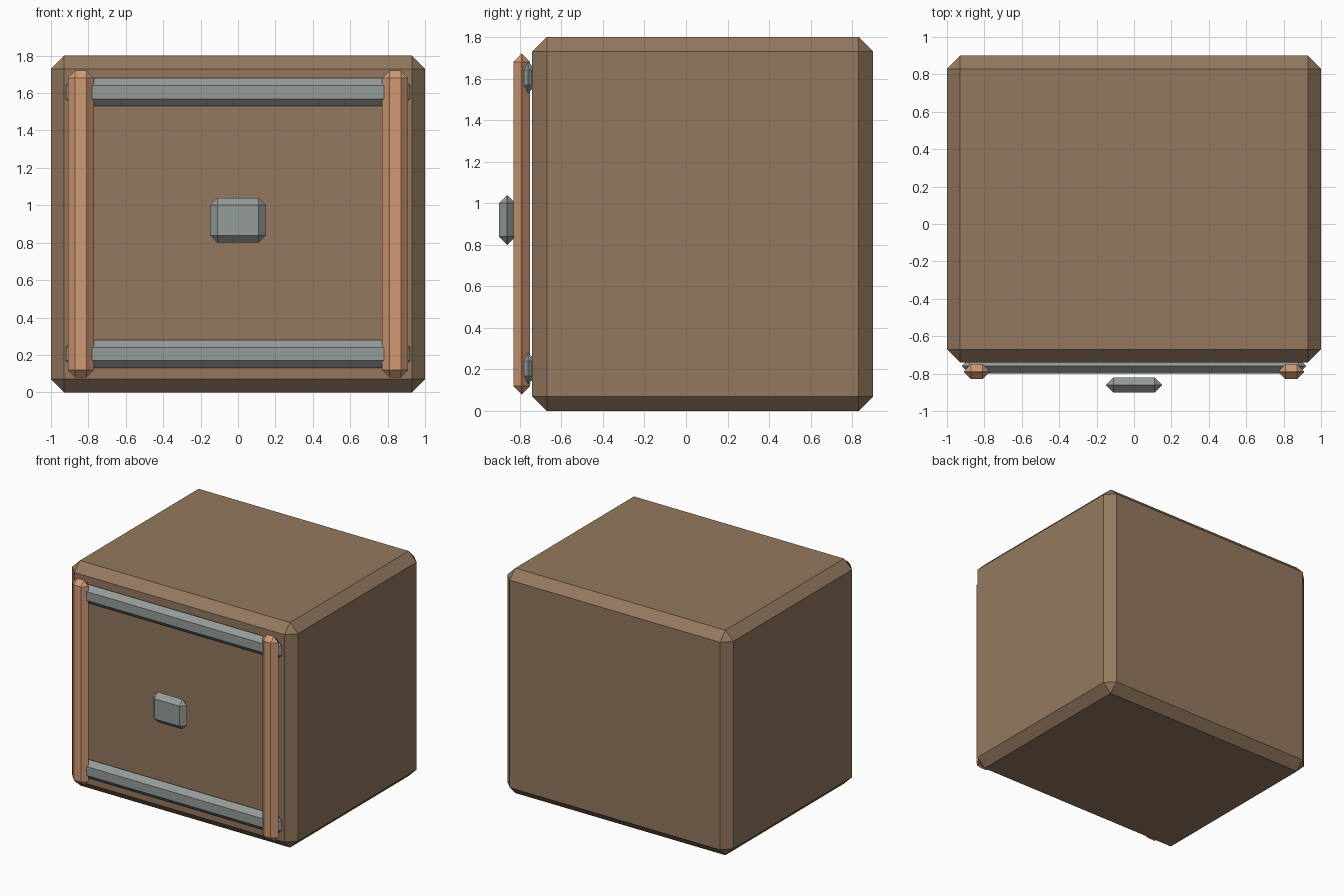
import bpy

# Remove the default cube
old = bpy.data.objects.get("Cube")
if old:
    bpy.data.objects.remove(old, do_unlink=True)


def make_material(name, srgb):
    """Flat material from an sRGB colour, stored as linear values."""
    linear = [((c / 255 + 0.055) / 1.055) ** 2.4 for c in srgb]
    mat = bpy.data.materials.new(name)
    mat.use_nodes = True
    mat.diffuse_color = (*linear, 1)
    mat.node_tree.nodes["Principled BSDF"].inputs["Base Color"].default_value = (*linear, 1)
    return mat


def chamfered_box(name, centre, size, chamfer, mat):
    """Box with a single flat chamfer on every edge."""
    bpy.ops.mesh.primitive_cube_add(size=1, location=centre)
    obj = bpy.context.object
    obj.name = name
    obj.data.name = name
    obj.scale = size
    bpy.ops.object.transform_apply(location=False, rotation=False, scale=True)
    bevel = obj.modifiers.new("chamfer", 'BEVEL')
    bevel.width = chamfer
    bevel.segments = 1
    bevel.limit_method = 'NONE'
    obj.data.materials.append(mat)
    return obj


brown = make_material("brown wood", (148, 121, 95))
tan = make_material("tan wood", (210, 154, 117))
steel = make_material("grey metal", (149, 156, 153))

# Main crate
chamfered_box("crate_body", (0, 0.08, 0.9), (2, 1.64, 1.8), 0.07, brown)

# Upright slats on the front
for side, x in (("right", -0.84), ("left", 0.84)):
    chamfered_box(side + "_slat", (x, -0.79, 0.9), (0.14, 0.08, 1.64), 0.0395, tan)

# Metal bands, half sunk into the front
for level, z in (("lower", 0.205), ("upper", 1.605)):
    chamfered_box(level + "_band", (0, -0.76, z), (1.84, 0.08, 0.15), 0.0395, steel)

# Latch block
chamfered_box("latch", (0, -0.86, 0.92), (0.3, 0.08, 0.24), 0.0395, steel)
